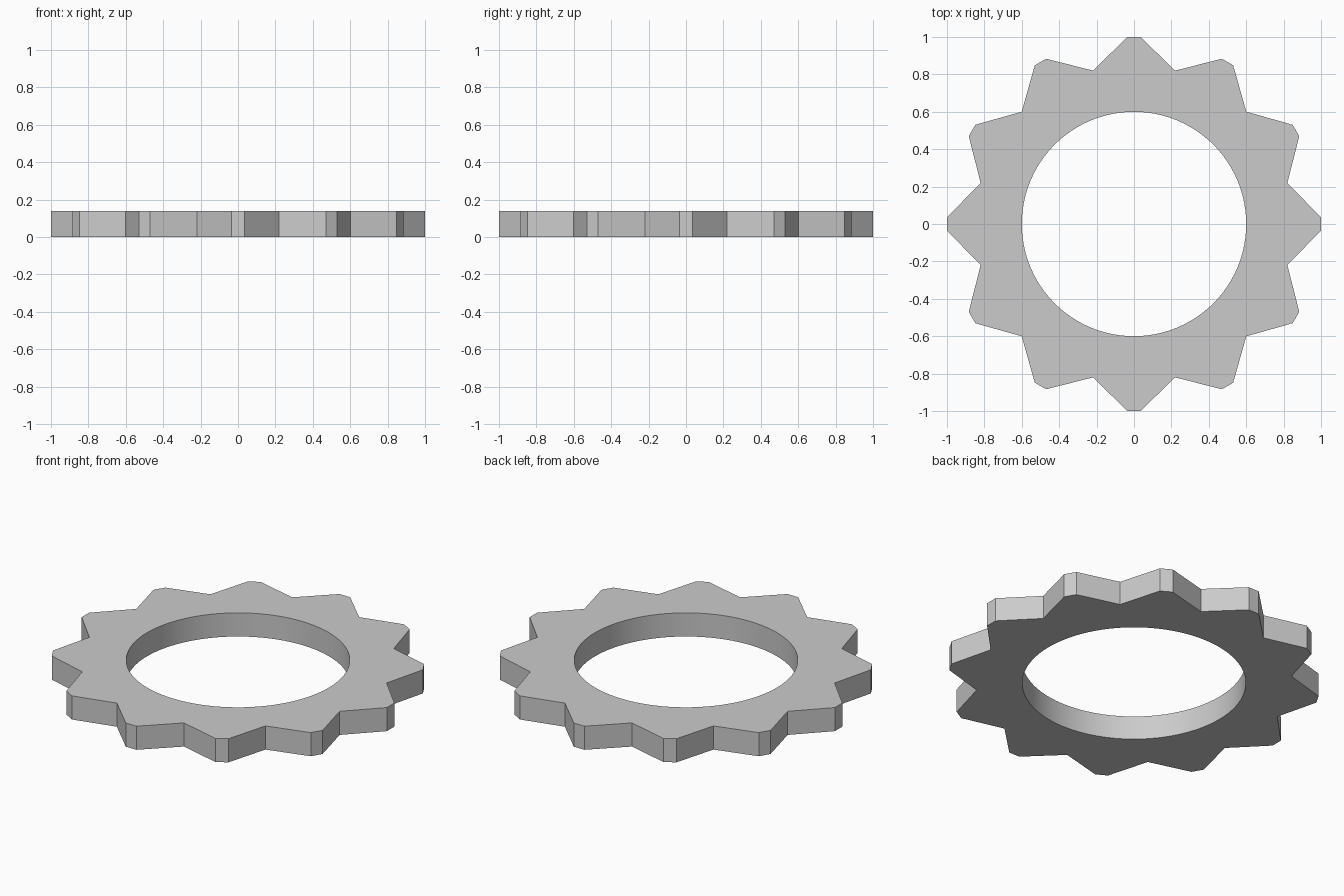
import bpy, bmesh
from math import sin, cos, tau, atan2, hypot, radians

if "Cube" in bpy.data.objects:
    bpy.data.objects.remove(bpy.data.objects["Cube"])

TEETH, HEIGHT = 12, 0.14
BORE, VALLEY, TIP, TIP_HALF = 0.6, 0.849, 1.0, 0.035
ARC = 8  # bore segments per tooth

bm = bmesh.new()


def polar(r, a):
    return bm.verts.new((r * cos(a), r * sin(a), 0))


# One flat sector per tooth: valley, blunt tip, valley, back along the bore
step = tau / TEETH
tip_r, tip_a = hypot(TIP, TIP_HALF), atan2(TIP_HALF, TIP)
for i in range(TEETH):
    a = i * step
    outer = [polar(VALLEY, a - step / 2), polar(tip_r, a - tip_a),
             polar(tip_r, a + tip_a), polar(VALLEY, a + step / 2)]
    inner = [polar(BORE, a + step / 2 - step * k / ARC) for k in range(ARC + 1)]
    bm.faces.new(outer + inner)
bmesh.ops.remove_doubles(bm, verts=bm.verts[:], dist=1e-4)

# Thicken upward into a solid ring
ext = bmesh.ops.extrude_face_region(bm, geom=bm.faces[:], use_keep_orig=True)
top = [g for g in ext["geom"] if isinstance(g, bmesh.types.BMVert)]
bmesh.ops.translate(bm, verts=top, vec=(0, 0, HEIGHT))
bmesh.ops.recalc_face_normals(bm, faces=bm.faces[:])

mesh = bpy.data.meshes.new("toothed_ring")
bm.to_mesh(mesh)
bm.free()
ring = bpy.data.objects.new("toothed_ring", mesh)
bpy.context.collection.objects.link(ring)

# Smooth bore, crisp teeth
bpy.context.view_layer.objects.active = ring
ring.select_set(True)
bpy.ops.object.shade_smooth_by_angle(angle=radians(20))
